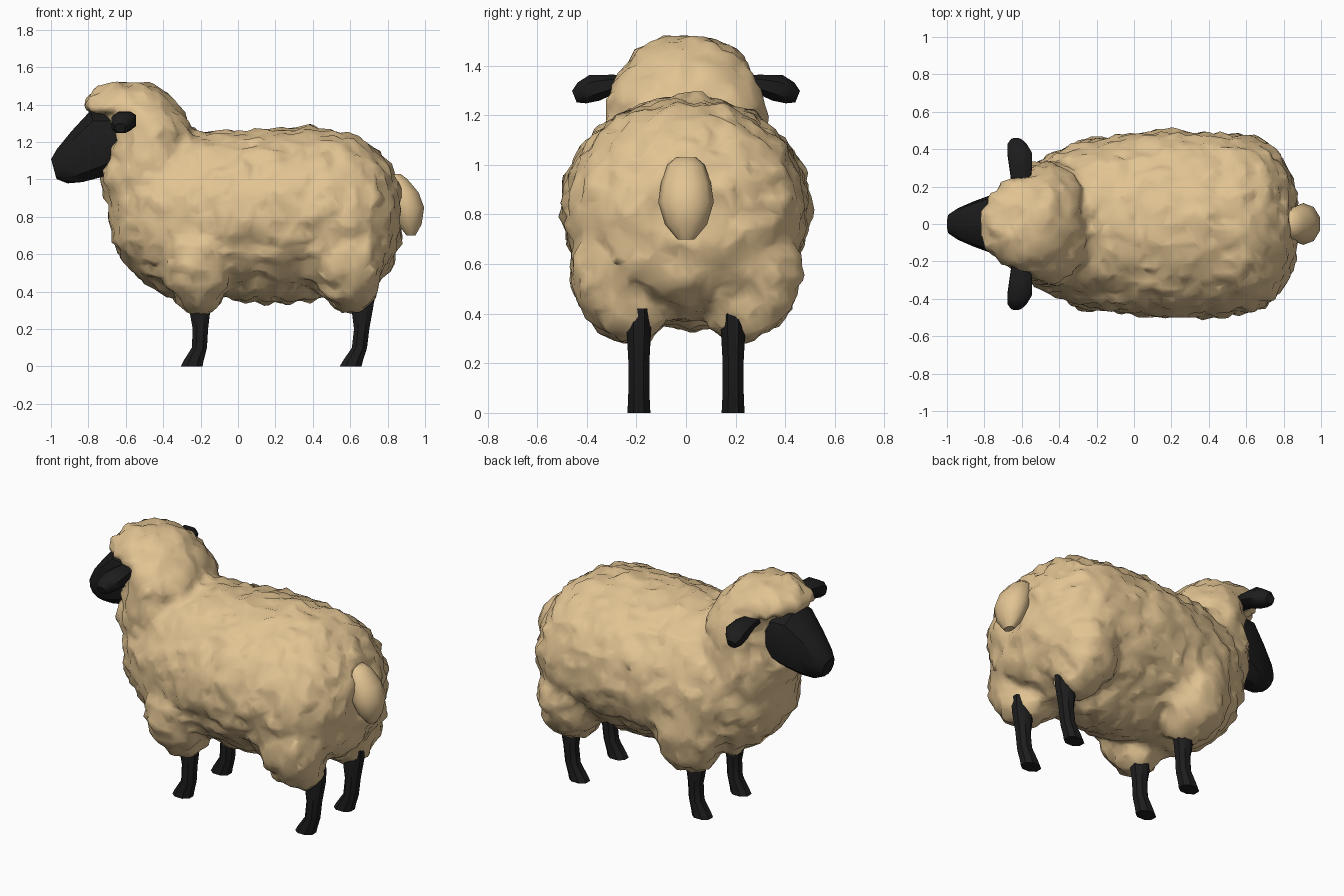
import bpy, bmesh, math
from mathutils import Vector, noise

if "Cube" in bpy.data.objects:
    bpy.data.objects.remove(bpy.data.objects["Cube"])


def material(name, rgb):
    m = bpy.data.materials.new(name)
    m.use_nodes = True
    m.diffuse_color = (*rgb, 1)
    m.node_tree.nodes["Principled BSDF"].inputs["Base Color"].default_value = (*rgb, 1)
    return m


wool_tan = material("wool tan", (0.76, 0.55, 0.29))
skin_black = material("skin black", (0.012, 0.012, 0.012))


def section(a, b, half_width, y=0):
    """Oval ring spanning points a and b of the xz plane, with a half width in y."""
    a, b = Vector((a[0], y, a[1])), Vector((b[0], y, b[1]))
    return (a + b) / 2, (a - b) / 2, Vector((0, half_width, 0))


def loft(name, rings, mat, sides=8, power=1.0):
    """Skin a closed tube through oval rings; power below one makes them boxier."""
    bm = bmesh.new()

    def bend(t):
        return math.copysign(abs(t) ** power, t)

    loops = []
    for centre, u, v in rings:
        angles = [math.tau * (i + 0.5) / sides for i in range(sides)]
        loops.append([bm.verts.new(centre + u * bend(math.cos(t)) + v * bend(math.sin(t)))
                      for t in angles])
    for low, high in zip(loops, loops[1:]):
        for i in range(sides):
            j = (i + 1) % sides
            bm.faces.new((low[i], low[j], high[j], high[i]))
    bm.faces.new(loops[0])
    bm.faces.new(loops[-1])
    bmesh.ops.recalc_face_normals(bm, faces=bm.faces)
    return make_object(name, bm, mat)


def blob(name, centre, size, mat):
    bm = bmesh.new()
    bmesh.ops.create_icosphere(bm, subdivisions=3, radius=1)
    for v in bm.verts:
        v.co = Vector(centre) + v.co * Vector(size)
    return make_object(name, bm, mat)


def make_object(name, bm, mat):
    mesh = bpy.data.meshes.new(name)
    bm.to_mesh(mesh)
    bm.free()
    mesh.materials.append(mat)
    ob = bpy.data.objects.new(name, mesh)
    bpy.context.collection.objects.link(ob)
    return ob


def select(obs):
    bpy.ops.object.select_all(action="DESELECT")
    for ob in obs:
        ob.select_set(True)
    bpy.context.view_layer.objects.active = obs[0]


def smooth(ob, degrees):
    select([ob])
    bpy.ops.object.shade_smooth_by_angle(angle=math.radians(degrees))


# Fleece masses: trunk as x, top, bottom, half width
trunk = [(-.68, 1.0, .74, .12), (-.62, 1.12, .57, .25), (-.5, 1.2, .45, .34),
         (-.38, 1.24, .38, .4), (-.2, 1.25, .37, .45), (0, 1.25, .39, .48),
         (.2, 1.265, .39, .495), (.4, 1.27, .38, .485), (.6, 1.24, .38, .47),
         (.72, 1.17, .44, .41), (.8, 1.08, .52, .33), (.855, .96, .64, .2)]
parts = [loft("fleece", [section((x, t), (x, b), w) for x, t, b, w in trunk],
              wool_tan, 28),
         blob("belly", (.18, 0, .56), (.55, .3, .215), wool_tan)]

# Neck and woolly head as height, front, back, half width
head = [(.65, -.6, -.2, .28), (.85, -.69, -.2, .32), (1.0, -.735, -.2, .325),
        (1.1, -.71, -.2, .32), (1.25, -.68, -.24, .315), (1.345, -.7, -.29, .28),
        (1.375, -.82, -.31, .26), (1.43, -.81, -.35, .225), (1.48, -.75, -.42, .165),
        (1.505, -.67, -.5, .08)]
parts.append(loft("head_wool", [section((f, z), (b, z), w) for z, f, b, w in head],
                  wool_tan, 24))

# Woolly thighs and cuffs
for s in (-1, 1):
    for x in (-.22, .59):
        parts.append(blob("thigh", (x, s * .29, .59), (.19, .17, .26), wool_tan))
        parts.append(blob("cuff", (x + .01, s * .225, .42), (.14, .14, .13), wool_tan))

# Fuse the fleece, soften the seams and roughen it into tufts
select(parts)
bpy.ops.object.join()
fleece = bpy.context.object
remesh = fleece.modifiers.new("fuse", "REMESH")
remesh.mode = "VOXEL"
remesh.voxel_size = 0.026
soften = fleece.modifiers.new("soften", "SMOOTH")
soften.factor = 0.5
soften.iterations = 2
for modifier in ("fuse", "soften"):
    bpy.ops.object.modifier_apply(modifier=modifier)
bm = bmesh.new()
bm.from_mesh(fleece.data)
bm.normal_update()
moves = []
for v in bm.verts:
    lump = noise.noise(v.co * 8) * 0.016 + noise.noise(v.co * 17) * 0.024
    moves.append(v.normal * (lump + 0.007))
for v, move in zip(bm.verts, moves):
    v.co += move
bm.to_mesh(fleece.data)
bm.free()
thin = fleece.modifiers.new("thin", "DECIMATE")
thin.ratio = 0.35
bpy.ops.object.modifier_apply(modifier="thin")
smooth(fleece, 60)

# Tail as height, outer edge, inner edge, half width
tail = [(.70, .95, .9, .035), (.76, .985, .85, .085), (.85, 1.0, .81, .112),
        (.93, .97, .79, .1), (1.0, .91, .78, .075), (1.03, .87, .8, .04)]
smooth(loft("tail", [section((o, z), (i, z), w) for z, o, i, w in tail],
            wool_tan, 10), 50)

# Face, tapering from the brow to the muzzle
face = [section((-.58, 1.36), (-.58, 1.1), .18), section((-.79, 1.375), (-.71, 1.01), .16),
        section((-.89, 1.265), (-.83, .98), .12), section((-.97, 1.165), (-.91, .975), .085),
        section((-1.0, 1.11), (-.97, 1.0), .055)]
smooth(loft("face", face, skin_black, 10, 0.8), 35)

# Legs as height, front, back, half width, bent at the hock with a forward hoof
leg = [(0, -.095, .03, .05), (.03, -.08, .035, .048), (.1, -.035, .052, .045),
       (.2, -.03, .058, .045), (.33, -.055, .075, .053), (.42, -.055, .075, .053)]
for s, side in ((-1, "right"), (1, "left")):
    for x, end, lean in ((-.215, "front", 0), (.635, "hind", .06)):
        rings = [section((x + f + lean * z, z), (x + b + lean * z, z), w, s * .19)
                 for z, f, b, w in leg]
        smooth(loft(f"{end}_{side}_leg", rings, skin_black, 8, 0.9), 40)

    # Ears as sideways reach, x, height, half depth, half thickness
    ear = [(.2, -.605, 1.33, .05, .028), (.28, -.605, 1.33, .062, .036),
           (.37, -.61, 1.31, .07, .055), (.42, -.625, 1.29, .055, .045),
           (.45, -.63, 1.275, .03, .025)]
    rings = [(Vector((x, s * y, z)), Vector((d, 0, 0)), Vector((0, s * t * .4, t)))
             for y, x, z, d, t in ear]
    smooth(loft(f"{side}_ear", rings, skin_black, 8, 0.85), 40)
